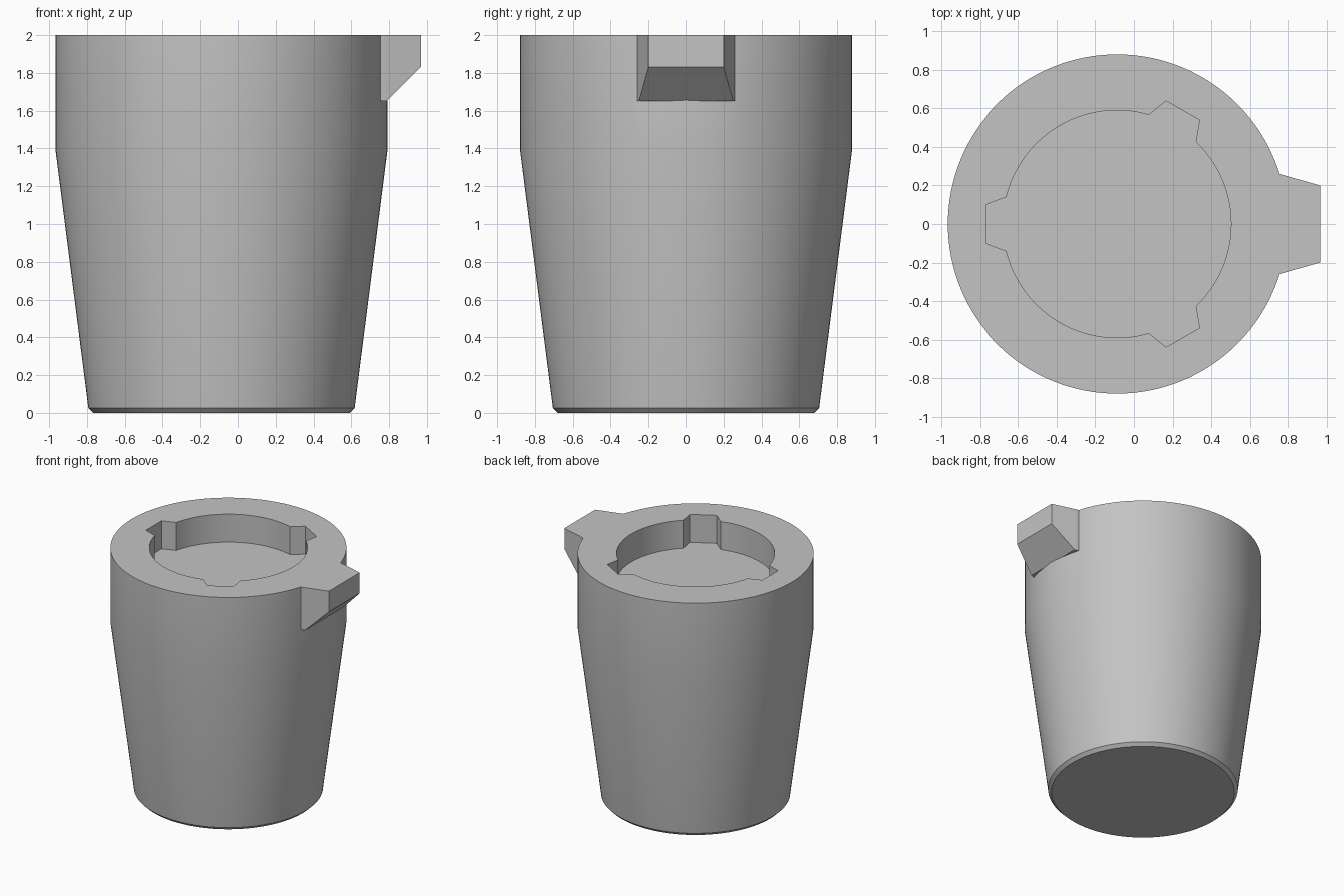
import bpy, bmesh
from math import sin, cos, pi, atan2, hypot, radians

old = bpy.data.objects.get("Cube")
if old:
    bpy.data.objects.remove(old, do_unlink=True)

CX = -0.0875          # axis of the round body
SEGMENTS = 128

grey = bpy.data.materials.new("light_grey")
grey.use_nodes = True
colour = (0.55, 0.55, 0.55, 1)
grey.diffuse_color = colour
grey.node_tree.nodes["Principled BSDF"].inputs["Base Color"].default_value = colour


def loft(name, rings):
    """Closed solid through a list of matching point rings."""
    bm = bmesh.new()
    loops = [[bm.verts.new(p) for p in ring] for ring in rings]
    n = len(loops[0])
    for a, b in zip(loops, loops[1:]):
        for i in range(n):
            j = (i + 1) % n
            bm.faces.new((a[i], a[j], b[j], b[i]))
    bm.faces.new(loops[0])
    bm.faces.new(loops[-1])
    bmesh.ops.recalc_face_normals(bm, faces=bm.faces)
    mesh = bpy.data.meshes.new(name)
    bm.to_mesh(mesh)
    bm.free()
    mesh.materials.append(grey)
    ob = bpy.data.objects.new(name, mesh)
    bpy.context.collection.objects.link(ob)
    return ob


def combine(target, tool, operation):
    """Apply a boolean and discard the tool."""
    tool.hide_render = True
    mod = target.modifiers.new(operation.lower(), "BOOLEAN")
    mod.object, mod.operation, mod.solver = tool, operation, "EXACT"
    bpy.context.view_layer.objects.active = target
    bpy.ops.object.modifier_apply(modifier=mod.name)
    bpy.data.objects.remove(tool, do_unlink=True)


def circle(r, z):
    steps = [2 * pi * i / SEGMENTS for i in range(SEGMENTS)]
    return [(CX + r * cos(a), r * sin(a), z) for a in steps]


# Tapered round body with a chamfered foot
body = loft("tapered_body", [circle(r, z) for r, z in
                             ((0.68, 0), (0.705, 0.025), (0.88, 1.4), (0.88, 2))])

# Side lug with an angled underside
lug = loft("side_lug", [[(x, -w, low), (x, w, low), (x, w, 2), (x, -w, 2)]
                        for x, w, low in ((0.65, 0.26, 1.65), (0.755, 0.26, 1.65),
                                          (0.787, 0.251, 1.65), (0.9675, 0.2, 1.83))])
combine(body, lug, "UNION")

# Round top recess with three tapered notches
notch = ((0.573, -0.14), (0.68, -0.1), (0.68, 0.1), (0.573, 0.14))
radius = hypot(*notch[0])
half = atan2(notch[-1][1], notch[-1][0])
outline = []
ARC = 32
for k in range(3):
    turn = pi + k * 2 * pi / 3
    for x, y in notch:
        outline.append((x * cos(turn) - y * sin(turn), x * sin(turn) + y * cos(turn)))
    for i in range(1, ARC):
        a = turn + half + (2 * pi / 3 - 2 * half) * i / ARC
        outline.append((radius * cos(a), radius * sin(a)))
recess = loft("recess_cutter", [[(CX + x, y, z) for x, y in outline] for z in (1.77, 2.1)])
combine(body, recess, "DIFFERENCE")

bpy.ops.object.select_all(action="DESELECT")
body.select_set(True)
bpy.context.view_layer.objects.active = body
bpy.ops.object.shade_smooth_by_angle(angle=radians(25))
